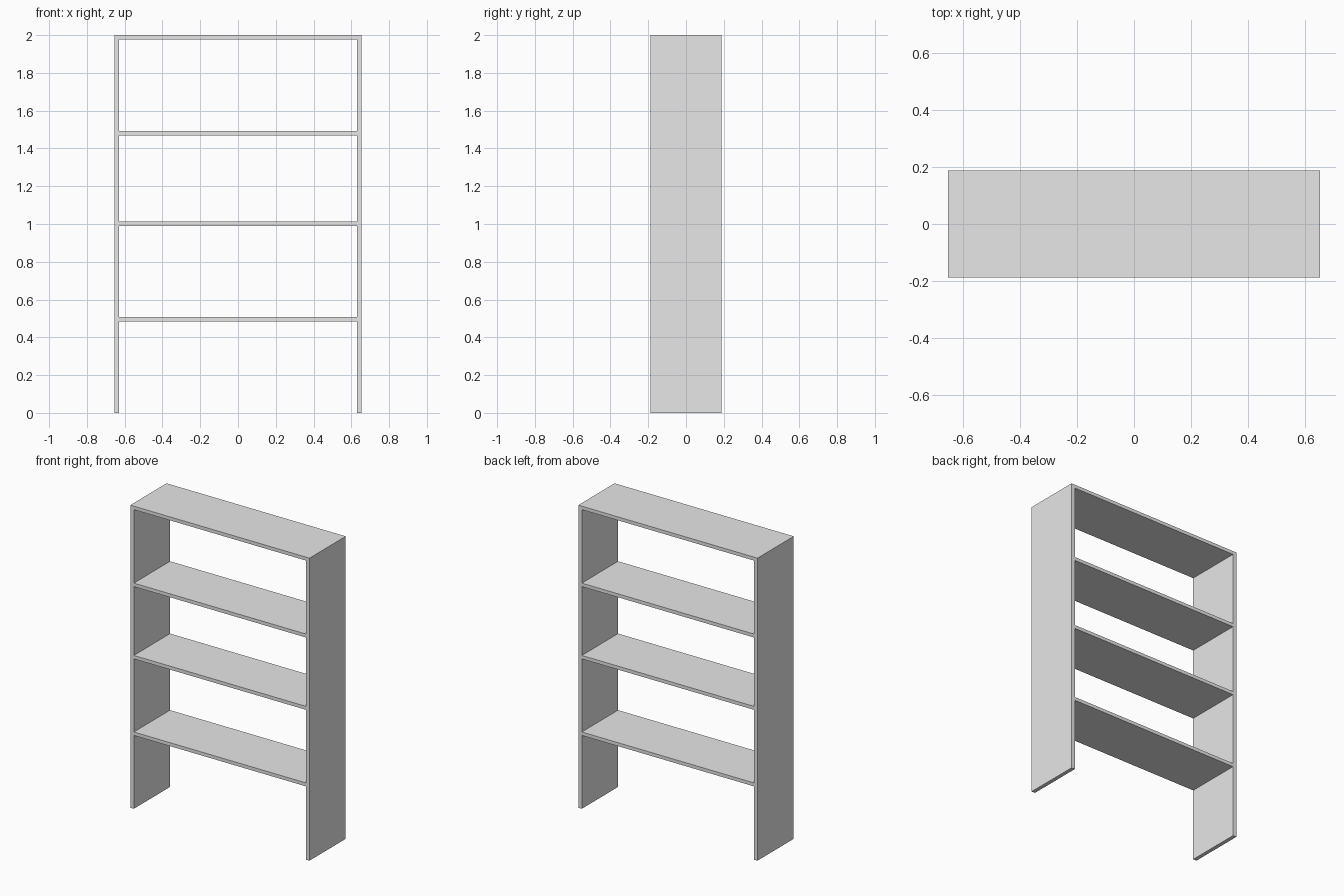
import bpy
import bmesh

old = bpy.data.objects.get("Cube")
if old:
    bpy.data.objects.remove(old, do_unlink=True)

HALF_W, HALF_D, HEIGHT = 0.655, 0.189, 2.0
BOARD, SHELF = 0.026, 0.023
INNER = HALF_W - BOARD

grey = bpy.data.materials.new("light grey")
grey.use_nodes = True
colour = (0.8, 0.8, 0.8, 1)
grey.diffuse_color = colour
grey.node_tree.nodes["Principled BSDF"].inputs["Base Color"].default_value = colour


def extrude_profile(name, profile):
    """Extrude an x-z outline through the full depth of the bookcase."""
    bm = bmesh.new()
    face = bm.faces.new([bm.verts.new((x, -HALF_D, z)) for x, z in profile])
    result = bmesh.ops.extrude_face_region(bm, geom=[face])
    moved = [v for v in result["geom"] if isinstance(v, bmesh.types.BMVert)]
    bmesh.ops.translate(bm, vec=(0, 2 * HALF_D, 0), verts=moved)
    bmesh.ops.recalc_face_normals(bm, faces=bm.faces)
    mesh = bpy.data.meshes.new(name)
    bm.to_mesh(mesh)
    bm.free()
    mesh.materials.append(grey)
    obj = bpy.data.objects.new(name, mesh)
    bpy.context.collection.objects.link(obj)
    return obj


# Outer frame: two side panels joined by the top board
under_top = HEIGHT - SHELF
half = [(HALF_W, HEIGHT), (HALF_W, 0), (INNER, 0), (INNER, under_top)]
extrude_profile("frame", half + [(-x, z) for x, z in reversed(half)])

# Shelves between the side panels
for name, z in (("lower_shelf", 0.496), ("middle_shelf", 1.002), ("upper_shelf", 1.48)):
    low, high = z - SHELF / 2, z + SHELF / 2
    extrude_profile(name, [(-INNER, low), (INNER, low), (INNER, high), (-INNER, high)])
